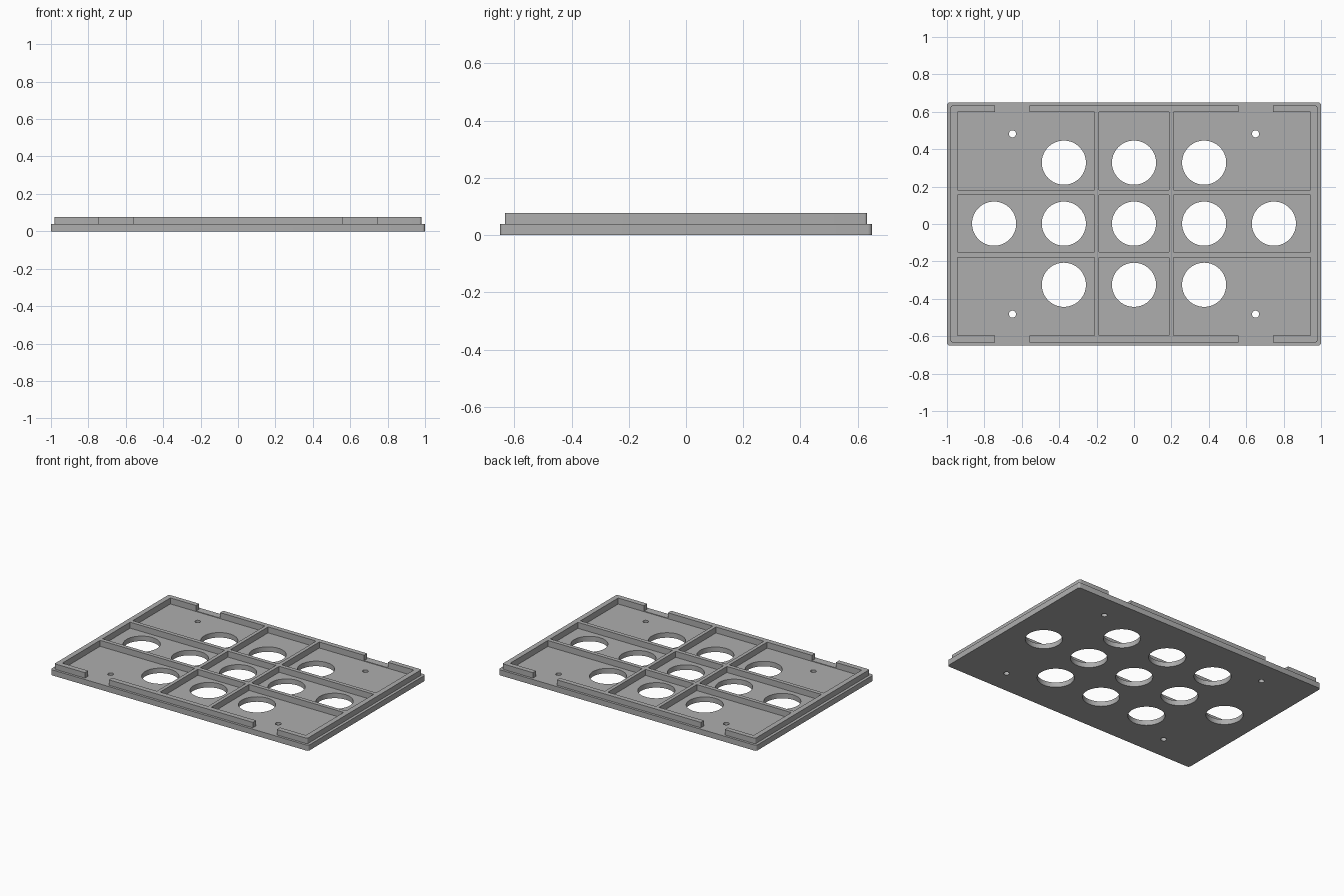
import bpy, bmesh, math

if "Cube" in bpy.data.objects:
    bpy.data.objects.remove(bpy.data.objects["Cube"])

BASE_TOP, TOP, FLOOR = 0.039, 0.077, 0.035

grey = bpy.data.materials.new("light grey")
grey.diffuse_color = (0.42, 0.42, 0.42, 1)
grey.use_nodes = True
grey.node_tree.nodes["Principled BSDF"].inputs["Base Color"].default_value = grey.diffuse_color


def rounded_rect(hx, hy, r, steps=5):
    pts = []
    for q, (sx, sy) in enumerate([(1, 1), (-1, 1), (-1, -1), (1, -1)]):
        for i in range(steps + 1):
            a = math.pi / 2 * (q + i / steps)
            pts.append((sx * (hx - r) + r * math.cos(a), sy * (hy - r) + r * math.sin(a)))
    return pts


def rect(x0, x1, y0, y1):
    return [(x0, y0), (x1, y0), (x1, y1), (x0, y1)]


def circle(x, y, r, n):
    return [(x + r * math.cos(2 * math.pi * i / n), y + r * math.sin(2 * math.pi * i / n)) for i in range(n)]


def prisms(name, outlines, z0, z1):
    """One object holding an upright prism for each outline."""
    bm = bmesh.new()
    for pts in outlines:
        low = [bm.verts.new((x, y, z0)) for x, y in pts]
        high = [bm.verts.new((x, y, z1)) for x, y in pts]
        bm.faces.new(low[::-1])
        bm.faces.new(high)
        for i in range(len(pts)):
            j = (i + 1) % len(pts)
            bm.faces.new((low[i], low[j], high[j], high[i]))
    mesh = bpy.data.meshes.new(name)
    bm.to_mesh(mesh)
    bm.free()
    mesh.materials.append(grey)
    ob = bpy.data.objects.new(name, mesh)
    bpy.context.collection.objects.link(ob)
    return ob


def combine(body, tool, operation):
    mod = body.modifiers.new(tool.name, 'BOOLEAN')
    mod.operation, mod.solver, mod.object = operation, 'EXACT', tool
    bpy.context.view_layer.objects.active = body
    bpy.ops.object.modifier_apply(modifier=mod.name)
    bpy.data.objects.remove(tool)


# Base slab with a stepped-in upper rim
panel = prisms("vented_panel", [rounded_rect(1, 0.65, 0.015)], 0, BASE_TOP)
combine(panel, prisms("upper_rim", [rounded_rect(0.98, 0.633, 0.01)], 0.01, TOP), 'UNION')

# Nine pockets, leaving the grid of ribs; the side columns are wide
columns = [(-0.944, -0.211), (-0.186, 0.186), (0.211, 0.944)]
rows = [(-0.597, -0.179), (-0.151, 0.154), (0.182, 0.599)]
pockets = [rect(*c, *r) for c in columns for r in rows]
combine(panel, prisms("pocket_cutter", pockets, FLOOR, 0.2), 'DIFFERENCE')

# Four notches through the front and back rim
notches = []
for s in (-1, 1):
    x0, x1 = sorted((s * 0.558, s * 0.744))
    notches += [rect(x0, x1, 0.58, 0.7), rect(x0, x1, -0.7, -0.58)]
combine(panel, prisms("notch_cutter", notches, BASE_TOP, 0.2), 'DIFFERENCE')

# Large openings in a 3 x 3 grid plus one on each end, and four screw holes
holes = [circle(x, y, 0.118, 64) for x in (-0.375, 0, 0.375) for y in (-0.325, 0.002, 0.328)]
holes += [circle(s * 0.748, 0.002, 0.118, 64) for s in (-1, 1)]
holes += [circle(sx * 0.65, sy * 0.482, 0.019, 24) for sx in (-1, 1) for sy in (-1, 1)]
combine(panel, prisms("hole_cutter", holes, -0.1, 0.2), 'DIFFERENCE')

# Smooth the round walls only
panel.select_set(True)
bpy.context.view_layer.objects.active = panel
bpy.ops.object.shade_smooth_by_angle(angle=math.radians(30))
